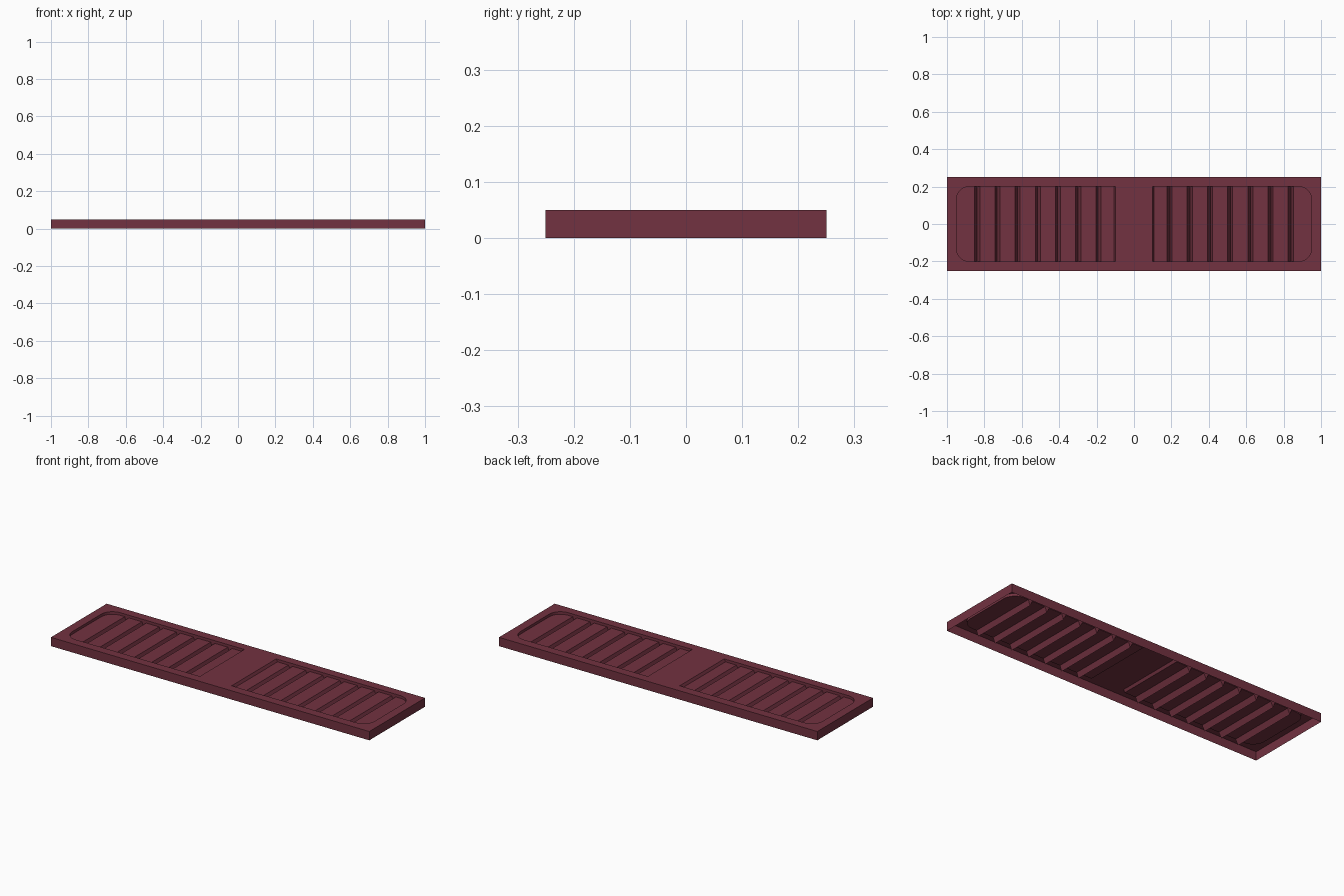
import bpy, bmesh, math

if "Cube" in bpy.data.objects:
    bpy.data.objects.remove(bpy.data.objects["Cube"])

TOP, FLOOR, GROOVE = 0.05, 0.035, 0.005   # rim, recessed panel and groove heights
HALF_W, OPEN_W, OPEN_END, R = 0.25, 0.20, 0.95, 0.07

# Stations along +x: (x, half width of recess, recess height)
stations = [(0, OPEN_W, TOP), (0.10, OPEN_W, TOP), (0.108, OPEN_W, FLOOR)]
for i in range(7):                          # V grooves between the slats
    c = 0.19 + i * 0.108
    stations += [(c - 0.0135, OPEN_W, FLOOR), (c + 0.002, OPEN_W, GROOVE),
                 (c + 0.0135, OPEN_W, FLOOR)]
for i in range(9):                          # rounded outer corners
    a = math.pi / 2 * i / 8
    stations.append((OPEN_END - R + R * math.sin(a),
                     OPEN_W - R + R * math.cos(a), FLOOR))
stations += [(OPEN_END, OPEN_W - R, TOP), (1.0, OPEN_W - R, TOP)]


def section(x, h, z):
    """Cross-section: skirt, rim, recess wall, panel and back up again."""
    half = [(HALF_W, 0), (HALF_W, TOP), (h, TOP), (h, z)]
    pts = [(-y, zz) for y, zz in half] + [(y, zz) for y, zz in reversed(half)]
    return [(x, y, zz) for y, zz in pts]


# Stamped grille sheet, lofted through the stations
bm = bmesh.new()
rows = [[bm.verts.new(p) for p in section(*s)] for s in stations]
for a, b in zip(rows, rows[1:]):
    for j in range(len(a) - 1):
        bm.faces.new((a[j], b[j], b[j + 1], a[j + 1]))

# End skirt
corners = [(1, -HALF_W, 0), (1, HALF_W, 0), (1, HALF_W, TOP), (1, -HALF_W, TOP)]
bm.faces.new([bm.verts.new(p) for p in corners])

bmesh.ops.remove_doubles(bm, verts=bm.verts, dist=1e-5)
bmesh.ops.dissolve_degenerate(bm, edges=bm.edges, dist=1e-5)
bmesh.ops.recalc_face_normals(bm, faces=bm.faces)
bm.faces.ensure_lookup_table()
rim = max(bm.faces, key=lambda f: f.calc_center_median().z * 10 + abs(f.normal.z))
if rim.normal.z < 0:
    bmesh.ops.reverse_faces(bm, faces=bm.faces)

mesh = bpy.data.meshes.new("grille_panel")
bm.to_mesh(mesh)
bm.free()
grille = bpy.data.objects.new("grille_panel", mesh)
bpy.context.collection.objects.link(grille)

# Second half
mirror = grille.modifiers.new("mirror", 'MIRROR')
mirror.use_axis = (True, False, False)
mirror.merge_threshold = 0.0001

mat = bpy.data.materials.new("dark_red")
mat.diffuse_color = (0.17, 0.032, 0.052, 1)
mat.use_nodes = True
mat.node_tree.nodes["Principled BSDF"].inputs["Base Color"].default_value = mat.diffuse_color
mesh.materials.append(mat)
